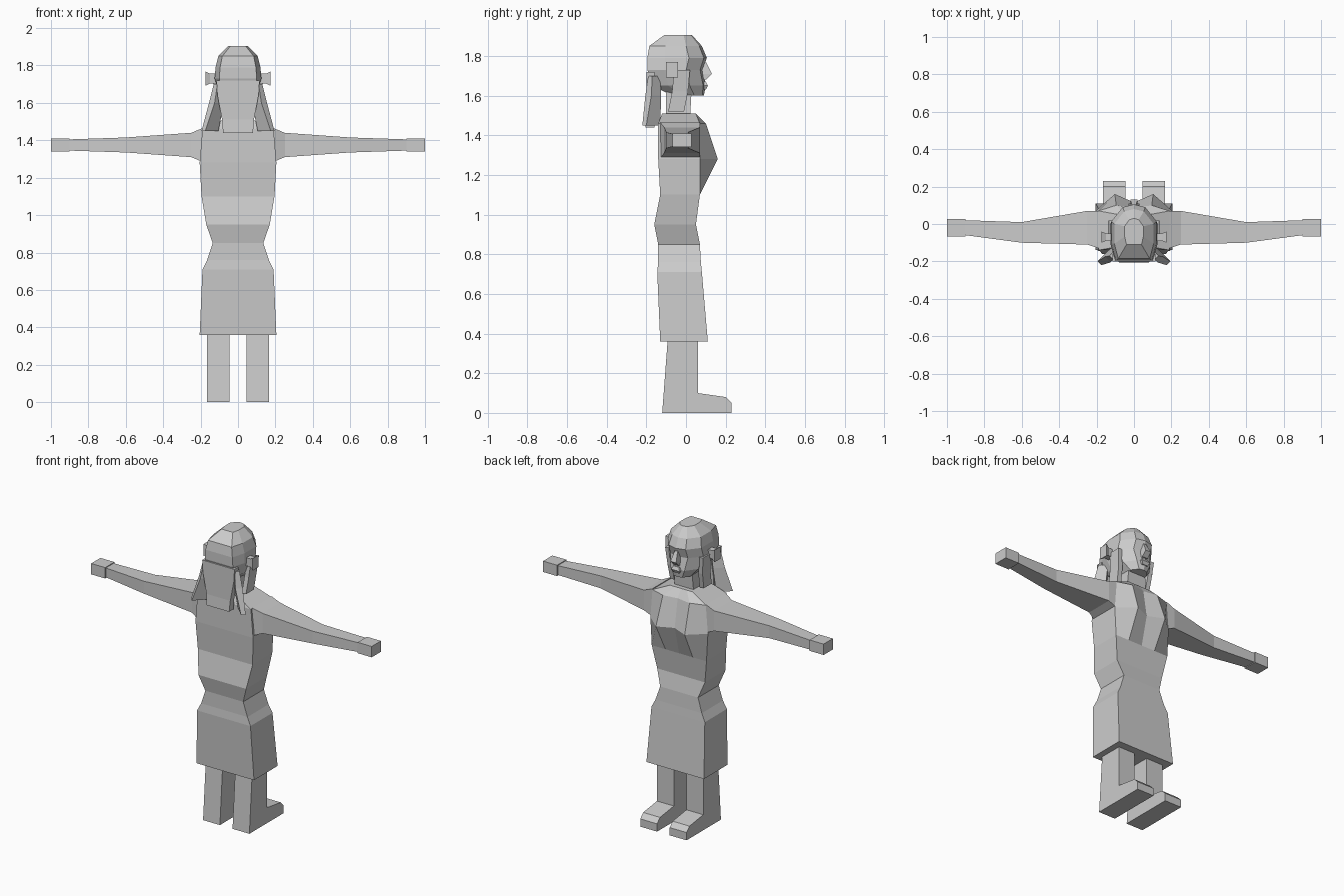
import bpy, bmesh
from mathutils import Vector

if "Cube" in bpy.data.objects:
    bpy.data.objects.remove(bpy.data.objects["Cube"])

shade = (.6, .6, .6, 1)
grey = bpy.data.materials.new("plain grey")
grey.use_nodes = True
grey.diffuse_color = shade
grey.node_tree.nodes["Principled BSDF"].inputs["Base Color"].default_value = shade


def loft(name, rings, mirrored=False):
    """Skin rings of equal length, cap both ends and optionally mirror across x."""
    bm = bmesh.new()
    loops = [[bm.verts.new(point) for point in ring] for ring in rings]
    for lower, upper in zip(loops, loops[1:]):
        for i in range(len(lower)):
            bm.faces.new((lower[i - 1], lower[i], upper[i], upper[i - 1]))
    bm.faces.new(loops[0])
    bm.faces.new(loops[-1])
    bmesh.ops.recalc_face_normals(bm, faces=bm.faces)
    mesh = bpy.data.meshes.new(name)
    bm.to_mesh(mesh)
    bm.free()
    mesh.materials.append(grey)
    part = bpy.data.objects.new(name, mesh)
    bpy.context.collection.objects.link(part)
    if mirrored:
        mirror = part.modifiers.new("mirror", 'MIRROR')
        mirror.use_mirror_merge = False


def symmetric(half, z):
    """Close a half outline running from the back to the front on the left."""
    other = [(-x, y) for x, y in reversed(half) if x > 0]
    return [(x, y, z) for x, y in half + other]


def box_ring(z, width, back, front):
    return symmetric([(width, back), (width, front)], z)


def chest_ring(z, width, back, front):
    """Flat back and sides, with a double swell wherever the front stands out."""
    side = min(front, .07)
    middle = (side + front) / 2
    return symmetric([(width, back), (width, side),
                      (width / 2, front), (0, middle)], z)


def head_ring(z, width, back, front):
    """Flat narrow back, straight sides and a pointed face."""
    depth = front - back
    return symmetric([(width * .8, back), (width, back + depth * .3),
                      (width, back + depth * .7),
                      (width * .5, front - depth * .05), (0, front)], z)


def stack(name, outline, sections):
    """Loft upright sections given as height, half width, back and front."""
    loft(name, [outline(*section) for section in sections])


def limb(name, stations):
    """Loft a bar along a path; each station is a centre and half extents."""
    rings = []
    for centre, u, v in stations:
        middle, u, v = Vector(centre), Vector(u), Vector(v)
        rings.append([middle - u - v, middle + u - v, middle + u + v, middle - u + v])
    loft(name, rings, mirrored=True)


def arm_station(x, y, depth, height):
    return (x, y, arm_height), (0, depth, 0), (0, 0, height)


def lock_station(x, y, z, along, across):
    """Lock of hair turned to face diagonally."""
    return (x, y, z), (along, along, 0), (across, -across, 0)


# Skirt and torso
stack("skirt", box_ring, [
    (.36, .205, -.13, .11), (.71, .19, -.145, .08),
    (.76, .165, -.14, .075), (.85, .135, -.14, .07)])
stack("torso", chest_ring, [
    (.85, .135, -.14, .07), (.95, .17, -.16, .05), (1.1, .195, -.13, .07),
    (1.28, .205, -.14, .16), (1.46, .19, -.14, .1), (1.51, .08, -.12, .05)])
stack("neck", box_ring, [(1.48, .07, -.1, .02), (1.66, .06, -.1, .03)])

# Arms and squared hands
arm_height = 1.375
limb("arm", [arm_station(*values) for values in (
    (.19, -.03, .1, .09), (.25, -.02, .09, .065),
    (.6, -.045, .055, .04), (.9, -.02, .04, .03))])
limb("hand", [arm_station(x, -.02, .047, .035) for x in (.9, 1)])

# Legs with feet: one side profile pushed across the leg width
leg_profile = [(-.12, 0), (.23, 0), (.23, .05), (.2, .08),
               (.06, .1), (.06, .4), (-.09, .4)]
loft("leg", [[(x, y, z) for y, z in leg_profile] for x in (.045, .165)],
     mirrored=True)

# Head and facial features
stack("head", head_ring, [
    (1.6, .06, -.07, .09), (1.65, .1, -.17, .1), (1.73, .125, -.195, .085),
    (1.79, .12, -.195, .105), (1.85, .105, -.185, .08), (1.905, .05, -.11, .03)])
stack("nose", box_ring, [
    (1.68, .02, .06, .1), (1.71, .02, .06, .13), (1.77, .01, .06, .1)])
stack("lips", box_ring, [
    (1.63, .02, .06, .1), (1.65, .03, .06, .11), (1.67, .02, .06, .1)])
limb("ear", [((x, -.07, 1.73), (0, size, 0), (0, 0, size * 1.3))
             for x, size in ((.1, .02), (.15, .02), (.175, .03))])

# Hair: back curtain, diagonal back locks and hanging side locks
stack("back_hair", box_ring, [
    (1.44, .08, -.205, -.16), (1.51, .085, -.2, -.16),
    (1.64, .11, -.2, -.16), (1.72, .115, -.2, -.16)])
limb("back_lock", [lock_station(*values) for values in (
    (.1, -.16, 1.7, .01, .02), (.115, -.165, 1.6, .015, .025),
    (.15, -.175, 1.45, .01, .035))])
limb("side_lock", [((x, y, z), (.015, 0, 0), (0, .04, 0)) for x, y, z in (
    (.12, -.02, 1.73), (.11, -.03, 1.62), (.105, -.05, 1.52))])
